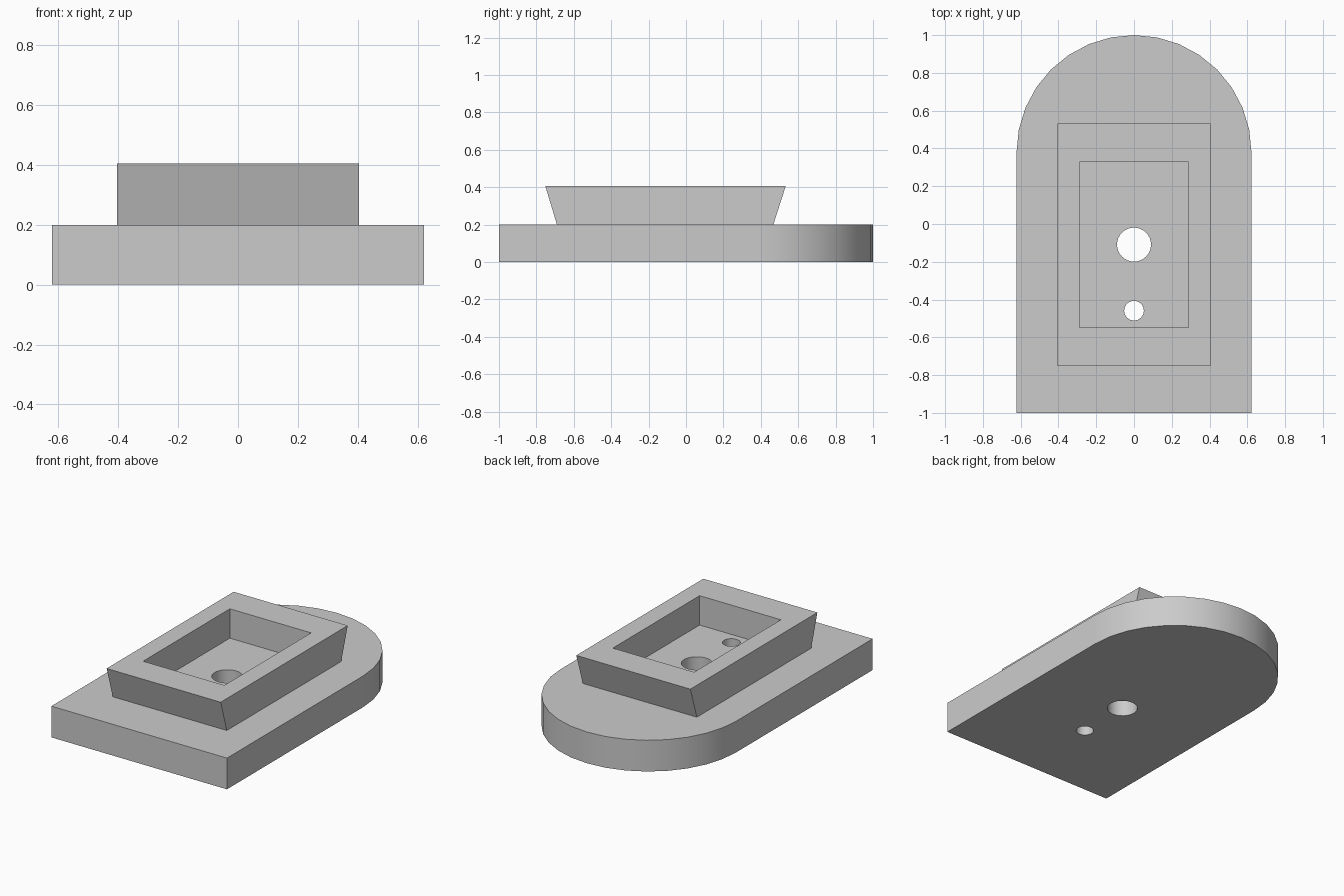
import bpy, bmesh
from math import cos, sin, pi, radians
from mathutils import Vector

cube = bpy.data.objects.get("Cube")
if cube:
    bpy.data.objects.remove(cube, do_unlink=True)

# Single plain grey
grey = bpy.data.materials.new("plain_grey")
grey.use_nodes = True
colour = (0.6, 0.6, 0.6, 1)
grey.diffuse_color = colour
grey.node_tree.nodes["Principled BSDF"].inputs["Base Color"].default_value = colour


def prism(name, outline, direction):
    """Extrude a closed outline of 3D points along a direction."""
    bm = bmesh.new()
    face = bm.faces.new([bm.verts.new(p) for p in outline])
    new = bmesh.ops.extrude_face_region(bm, geom=[face])["geom"]
    moved = [v for v in new if isinstance(v, bmesh.types.BMVert)]
    bmesh.ops.translate(bm, verts=moved, vec=Vector(direction))
    bmesh.ops.recalc_face_normals(bm, faces=bm.faces)
    mesh = bpy.data.meshes.new(name)
    bm.to_mesh(mesh)
    bm.free()
    mesh.materials.append(grey)
    obj = bpy.data.objects.new(name, mesh)
    bpy.context.collection.objects.link(obj)
    return obj


def arc(radius, y, z, sweep, steps):
    return [(radius * cos(sweep * i / steps), y + radius * sin(sweep * i / steps), z)
            for i in range(steps)]


def hole_cutter(name, radius, y):
    cutter = prism(name, arc(radius, y, -0.1, 2 * pi, 32), (0, 0, 1))
    cutter.hide_render = True
    return cutter


def activate(obj):
    bpy.ops.object.select_all(action="DESELECT")
    obj.select_set(True)
    bpy.context.view_layer.objects.active = obj


def cut(obj, cutters):
    activate(obj)
    for cutter in cutters:
        mod = obj.modifiers.new("cut", "BOOLEAN")
        mod.operation = "DIFFERENCE"
        mod.solver = "EXACT"
        mod.object = cutter
        bpy.ops.object.modifier_apply(modifier=mod.name)
    bpy.ops.object.shade_smooth_by_angle(angle=radians(30))


# Base plate with a half-round back end
half = 0.622
thick = 0.2
outline = arc(half, 1 - half, 0, pi, 16)
outline += [(-half, 1 - half, 0), (-half, -1, 0), (half, -1, 0)]
plate = prism("base_plate", outline, (0, 0, thick))

# Raised block whose front and back lean outward
side = 0.404
top = 0.405
block = prism("raised_block",
              [(-side, -0.69, thick), (-side, 0.467, thick),
               (-side, 0.533, top), (-side, -0.752, top)],
              (2 * side, 0, 0))

# Rectangular pocket and two through holes
floor = 0.217
pocket = prism("pocket_cutter",
               [(-0.288, -0.549, floor), (0.288, -0.549, floor),
                (0.288, 0.329, floor), (-0.288, 0.329, floor)],
               (0, 0, 0.4))
pocket.hide_render = True
holes = [hole_cutter("large_hole_cutter", 0.09, -0.109),
         hole_cutter("small_hole_cutter", 0.052, -0.459)]

cut(plate, holes)
cut(block, [pocket] + holes)
for helper in [pocket] + holes:
    bpy.data.objects.remove(helper, do_unlink=True)
